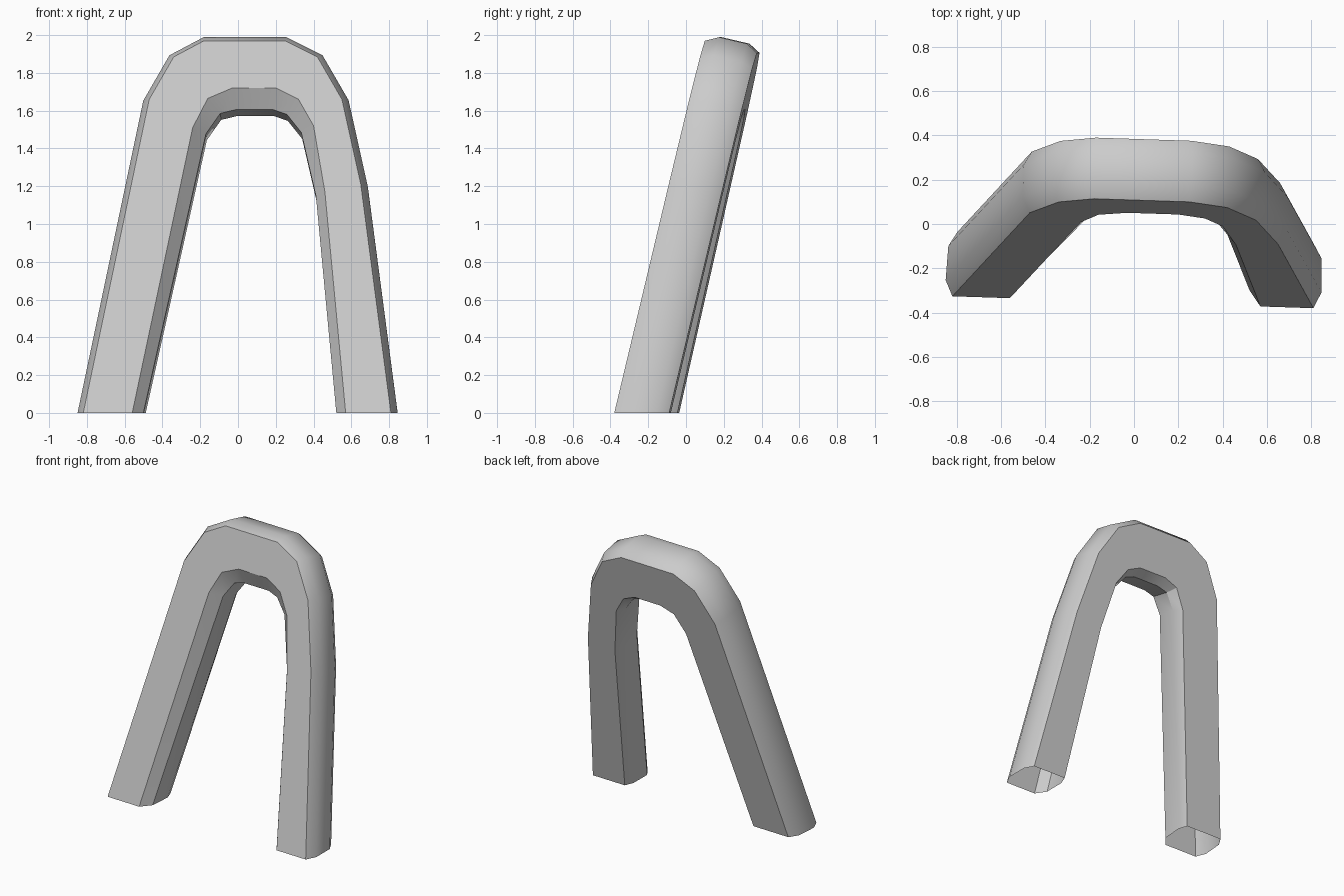
import bpy
import bmesh
from mathutils import Vector

default_cube = bpy.data.objects.get("Cube")
if default_cube:
    bpy.data.objects.remove(default_cube, do_unlink=True)

# Outer and inner outline of the arch front (x, z), from right leg to left leg
OUTER = [(-.855, -.17), (-.47, 1.66), (-.34, 1.885), (-.18, 1.97), (.25, 1.97),
         (.42, 1.885), (.55, 1.66), (.65, 1.21), (.832, -.17)]
INNER = [(-.596, -.17), (-.24, 1.51), (-.16, 1.665), (-.03, 1.72), (.2, 1.72),
         (.32, 1.66), (.4, 1.52), (.46, 1.17), (.586, -.17)]
# How far the inside of the arch swells beyond the front outline
SWELL = [.05, .07, .09, .1, .1, .09, .07, .05, .05]
BULGE = .035

# Direction of thickness, perpendicular to the leaning front plane
DEPTH = Vector((.033, 1, -.234)).normalized()
NEAR, FAR, BACK = .07, .22, .283


def side_direction(outline, i):
    """Normal of the outline at a point, pointing away from the opening."""
    a = Vector(outline[max(i - 1, 0)])
    b = Vector(outline[min(i + 1, len(outline) - 1)])
    tangent = (b - a).normalized()
    return Vector((-tangent.y, tangent.x))


def place(outline, i, offset, depth):
    """Point on the leaning plane, moved sideways and back."""
    x, z = Vector(outline[i]) + side_direction(outline, i) * offset
    return Vector((x, -.353 - .033 * x + .234 * z, z)) + DEPTH * depth


def cross_section(i):
    s = SWELL[i]
    return [place(OUTER, i, 0, 0), place(OUTER, i, BULGE, NEAR),
            place(OUTER, i, BULGE, FAR), place(OUTER, i, 0, BACK),
            place(INNER, i, -s / 2, BACK), place(INNER, i, -s, FAR),
            place(INNER, i, -s, NEAR), place(INNER, i, 0, 0)]


# Arch skin: bridge the cross-sections
bm = bmesh.new()
rings = [[bm.verts.new(p) for p in cross_section(i)] for i in range(len(OUTER))]
for first, second in zip(rings, rings[1:]):
    count = len(first)
    for k in range(count):
        n = (k + 1) % count
        bm.faces.new((first[k], first[n], second[n], second[k]))
bmesh.ops.recalc_face_normals(bm, faces=bm.faces[:])

# Trim the feet level with the floor, leaving the ends open
bmesh.ops.bisect_plane(bm, geom=bm.verts[:] + bm.edges[:] + bm.faces[:],
                       plane_co=(0, 0, 0), plane_no=(0, 0, 1), clear_inner=True)

mesh = bpy.data.meshes.new("leaning_arch")
bm.to_mesh(mesh)
bm.free()
arch = bpy.data.objects.new("leaning_arch", mesh)
bpy.context.collection.objects.link(arch)

# Plain grey colour
grey = bpy.data.materials.new("light_grey")
grey.use_nodes = True
colour = (.6, .6, .6, 1)
grey.diffuse_color = colour
grey.node_tree.nodes["Principled BSDF"].inputs["Base Color"].default_value = colour
mesh.materials.append(grey)

# Smooth rounded sides, crisp front and back edges
bpy.ops.object.select_all(action="DESELECT")
arch.select_set(True)
bpy.context.view_layer.objects.active = arch
bpy.ops.object.shade_smooth_by_angle(angle=.52)
